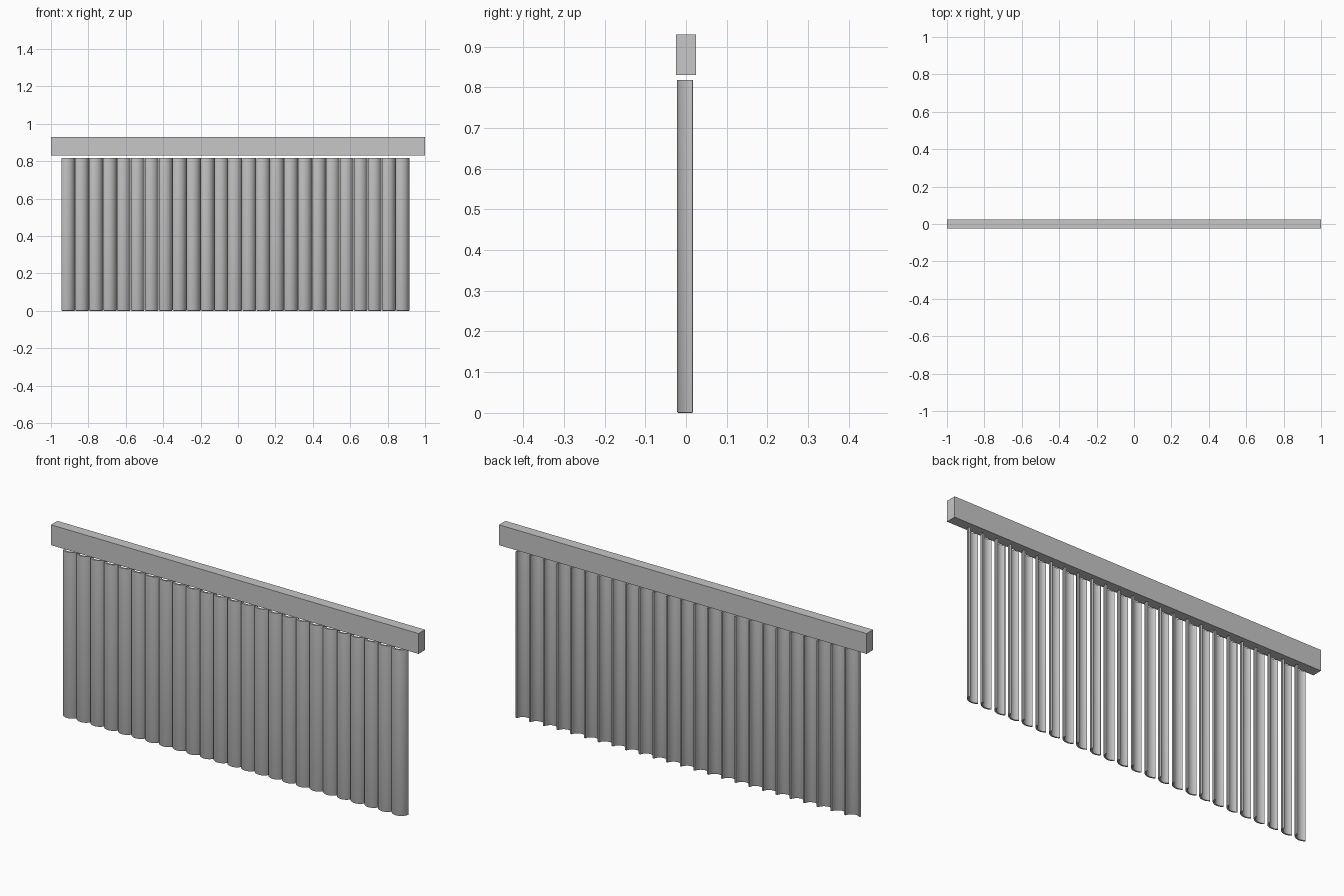
import bpy, bmesh, math
from mathutils import Matrix, Vector

cube = bpy.data.objects.get("Cube")
if cube:
    bpy.data.objects.remove(cube, do_unlink=True)

grey = bpy.data.materials.new("light grey")
grey.use_nodes = True
colour = (0.57, 0.57, 0.57, 1)
grey.diffuse_color = colour
grey.node_tree.nodes["Principled BSDF"].inputs["Base Color"].default_value = colour


def add_object(name, mesh, location):
    obj = bpy.data.objects.new(name, mesh)
    obj.location = location
    bpy.context.collection.objects.link(obj)
    return obj


def mesh_from(bm, name):
    bmesh.ops.recalc_face_normals(bm, faces=bm.faces)
    mesh = bpy.data.meshes.new(name)
    bm.to_mesh(mesh)
    bm.free()
    mesh.materials.append(grey)
    return mesh


# Head rail: a plain box
bm = bmesh.new()
bmesh.ops.create_cube(bm, size=1)
bmesh.ops.scale(bm, vec=(2, 0.05, 0.1), verts=bm.verts)
add_object("head_rail", mesh_from(bm, "head_rail"), (0, 0, 0.88))


# Slat: a deeply bowed circular strip, turned partly open, with a softened lower rim
def slat_mesh(height=0.818, half=0.035, bow=0.021, thick=0.009, steps=14):
    turn = Matrix.Rotation(math.radians(20), 3, 'Z')
    radius = (half ** 2 + bow ** 2) / (2 * bow)
    spread = math.asin(half / radius)
    centre = Vector((0, radius - bow, 0))
    front, back = [], []
    for i in range(steps + 1):
        a = spread * (2 * i / steps - 1)
        outward = Vector((math.sin(a), -math.cos(a), 0))
        front.append(turn @ (centre + outward * (radius + thick / 2)))
        back.append(turn @ (centre + outward * (radius - thick / 2)))
    bm = bmesh.new()
    outline = bm.faces.new([bm.verts.new(p) for p in front + back[::-1]])
    top = bmesh.ops.extrude_face_region(bm, geom=[outline])
    bmesh.ops.translate(bm, vec=(0, 0, height),
                        verts=[v for v in top["geom"] if isinstance(v, bmesh.types.BMVert)])
    bmesh.ops.recalc_face_normals(bm, faces=bm.faces)
    rim = [e for e in bm.edges if all(v.co.z < height / 2 for v in e.verts)]
    bmesh.ops.bevel(bm, geom=rim, offset=0.003, segments=2, profile=0.5, affect='EDGES')
    mesh = mesh_from(bm, "slat")
    mesh.polygons.foreach_set("use_smooth", [True] * len(mesh.polygons))
    mesh.set_sharp_from_angle(angle=math.radians(30))
    return mesh


# Row of slats hanging just under the rail
slat = slat_mesh()
for i in range(25):
    add_object(f"slat_{i + 1}", slat, (-0.909 + i * 0.0745, 0.005, 0))
